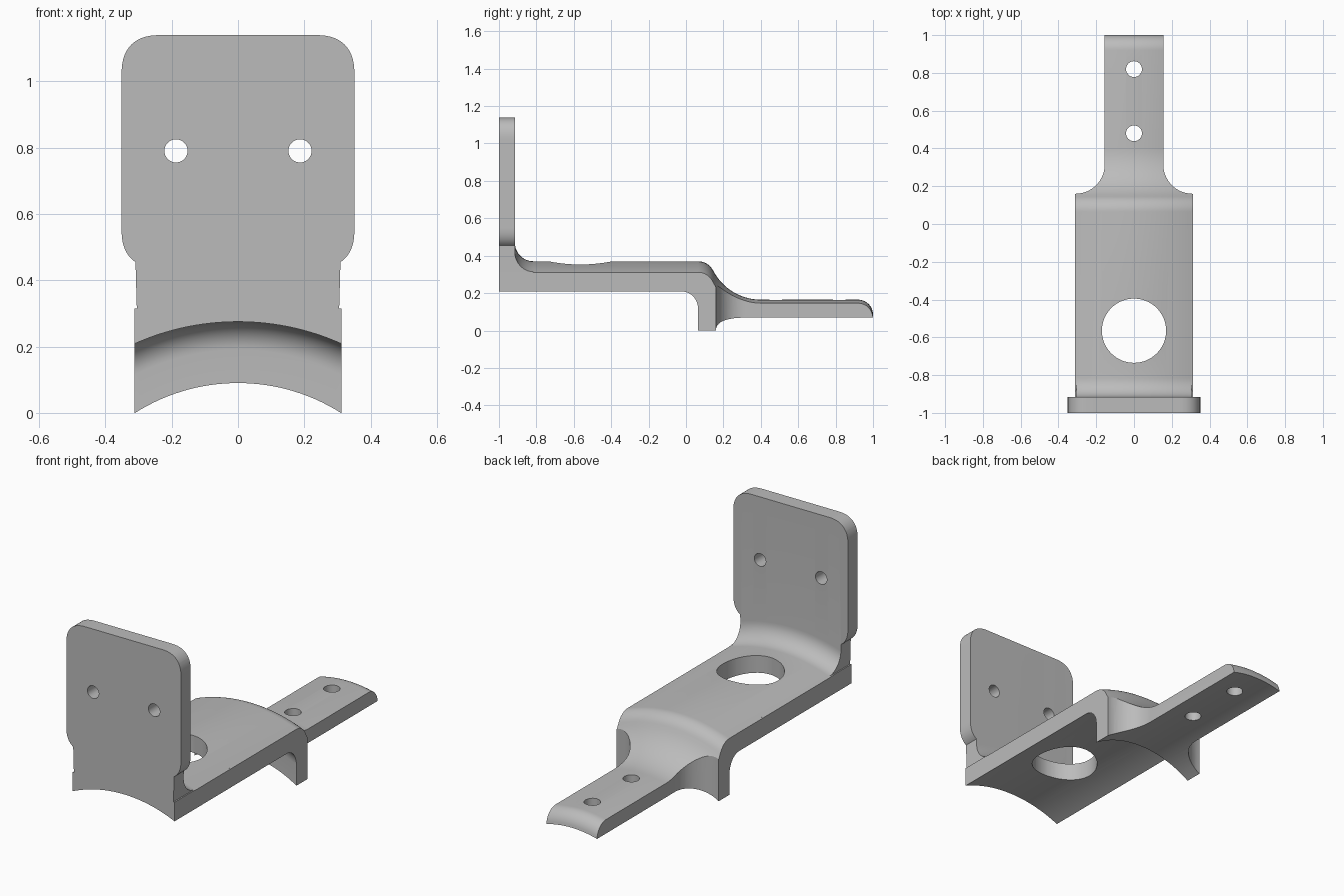
import bpy, bmesh
from math import sin, cos, radians, sqrt

old = bpy.data.objects.get("Cube")
if old:
    bpy.data.objects.remove(old, do_unlink=True)

AXIS_Z = -0.49      # height of the axis the arched section is turned about
PLATE_BACK = -0.915

grey = bpy.data.materials.new("plain grey")
grey.use_nodes = True
colour = (0.5, 0.5, 0.5, 1)
grey.diffuse_color = colour
grey.node_tree.nodes["Principled BSDF"].inputs["Base Color"].default_value = colour


def arc(cx, cy, r, start, end, n=10, power=2):
    """Points on a circular (or squarer) arc, angles in degrees."""
    pts = []
    for i in range(n + 1):
        a = radians(start + (end - start) * i / n)
        c, s = cos(a), sin(a)
        k = r / (abs(c) ** power + abs(s) ** power) ** (1 / power)
        pts.append((cx + k * c, cy + k * s))
    return pts


def loft(name, rings):
    """Solid skinned through matching rings of points."""
    bm = bmesh.new()
    loops = [[bm.verts.new(p) for p in ring] for ring in rings]
    n = len(rings[0])
    for a, b in zip(loops, loops[1:]):
        for i in range(n):
            j = (i + 1) % n
            bm.faces.new((a[i], a[j], b[j], b[i]))
    bm.faces.new(loops[0])
    bm.faces.new(loops[-1])
    bmesh.ops.recalc_face_normals(bm, faces=bm.faces)
    mesh = bpy.data.meshes.new(name)
    bm.to_mesh(mesh)
    bm.free()
    obj = bpy.data.objects.new(name, mesh)
    bpy.context.collection.objects.link(obj)
    mesh.materials.append(grey)
    return obj


def upright_prism(name, pts):
    return loft(name, [[(x, y, z) for x, y in pts] for z in (-0.5, 1.5)])


def front_prism(name, pts, y0=-1.3, y1=1.3):
    return loft(name, [[(x, y, z) for x, z in pts] for y in (y0, y1)])


def mirrored(half):
    return half + [(-x, y) for x, y in reversed(half)]


def cut(target, cutter, operation):
    cutter.hide_render = True
    mod = target.modifiers.new(cutter.name, "BOOLEAN")
    mod.operation = operation
    mod.solver = "EXACT"
    mod.object = cutter
    bpy.ops.object.select_all(action="DESELECT")
    bpy.context.view_layer.objects.active = target
    target.select_set(True)
    bpy.ops.object.modifier_apply(modifier=mod.name)
    bpy.data.objects.remove(cutter, do_unlink=True)


# Lengthwise section: (y, distance from the axis)
profile = [(-1, 0.765), (-1, 1.8), (PLATE_BACK, 1.8)]
profile += arc(PLATE_BACK + 0.1, 0.96, 0.1, 180, 270)      # plate fillet
profile += arc(0.065, 0.77, 0.09, 90, 27.0, 8)             # shoulder
profile += arc(0.4, 0.941, 0.286, 207.0, 270, 14)[1:]      # sweep to tongue
profile += arc(0.92, 0.575, 0.08, 90, 4)                   # rounded tip
profile += [(1, 0.58), (0.065, 0.58)]
profile += arc(-0.02, 0.68, 0.085, 0, 90)                  # inner corner

# Arched body with the upright plate
COLUMNS = 36
rings = []
for i in range(COLUMNS + 1):
    x = -0.38 + 0.76 * i / COLUMNS
    rings.append([(x, y, sqrt(r * r - x * x) + AXIS_Z) for y, r in profile])
bracket = loft("bracket", rings)

# Front outline: body sides, neck and rounded plate
half = [(0.312, -0.3), (0.312, 0.314), (0.305, 0.314)]
half += [p for p in arc(0.231, 0.556, 0.12, -90, 0, 24, 2.5) if p[0] > 0.305]
half += arc(0.231, 1.019, 0.12, 0, 90, 16, 2.5)
cut(bracket, front_prism("front_outline", mirrored(half)), "INTERSECT")

# Plan outline: concave corners narrowing to the tongue
half = [(0.4, -1.3), (0.4, 0.16)] + arc(0.31, 0.315, 0.155, 270, 180, 14)
half.append((0.155, 1.3))
cut(bracket, upright_prism("plan_outline", mirrored(half)), "INTERSECT")

# Holes through the deck and tongue
for y, r, n in ((-0.565, 0.17, 64), (0.48, 0.042, 32), (0.82, 0.042, 32)):
    ring = arc(0, y, r, 0, 360, n)[:-1]
    cut(bracket, upright_prism("deck_hole", ring), "DIFFERENCE")

# Pair of holes through the plate
for side in (-1, 1):
    ring = arc(side * 0.187, 0.79, 0.035, 0, 360, 32)[:-1]
    cut(bracket, front_prism("plate_hole", ring, -1.3, -0.8), "DIFFERENCE")

bpy.ops.object.shade_smooth_by_angle(angle=radians(30))
